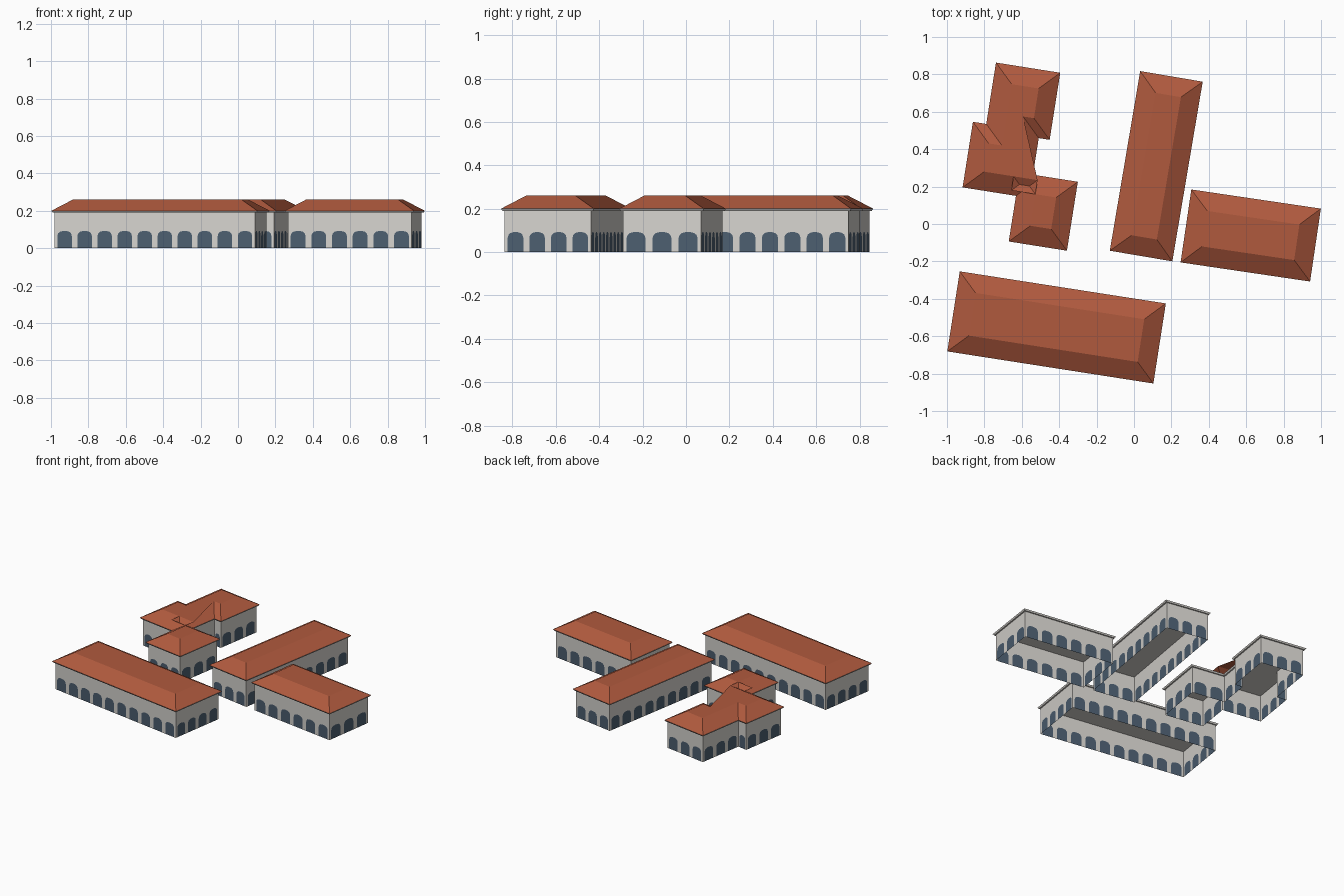
import bpy, bmesh, math
from mathutils import Vector, Matrix

if "Cube" in bpy.data.objects:
    bpy.data.objects.remove(bpy.data.objects["Cube"])

WALL_H, EAVE_Z, TOP_Z = 0.19, 0.20, 0.26
OVERHANG, ROOF_INSET, BAY = 0.015, 0.101, 0.11


def material(name, rgb):
    m = bpy.data.materials.new(name)
    m.diffuse_color = (*rgb, 1)
    m.use_nodes = True
    m.node_tree.nodes["Principled BSDF"].inputs["Base Color"].default_value = m.diffuse_color
    return m


ROOF = material("terracotta_roof", (0.434, 0.102, 0.048))
WALL = material("pale_plaster", (0.67, 0.65, 0.617))
GLASS = material("blue_grey_glass", (0.072, 0.112, 0.162))


def inset(poly, d):
    """Mitred inward offset of a counter-clockwise right-angled outline."""
    out = []
    for i, p in enumerate(poly):
        a = (p - poly[i - 1]).normalized()
        b = (poly[(i + 1) % len(poly)] - p).normalized()
        out.append(p + d * (Vector((-a.y, a.x)) + Vector((-b.y, b.x))))
    return out


def make_object(name, faces, mats, place):
    """faces: list of (points, material index)."""
    bm = bmesh.new()
    for pts, mi in faces:
        f = bm.faces.new([bm.verts.new(p) for p in pts])
        f.material_index = mi
    bmesh.ops.remove_doubles(bm, verts=bm.verts, dist=1e-5)
    me = bpy.data.meshes.new(name)
    bm.to_mesh(me)
    bm.free()
    for m in mats:
        me.materials.append(m)
    ob = bpy.data.objects.new(name, me)
    ob.matrix_world = place
    bpy.context.collection.objects.link(ob)


def ring(lo, hi, z0, z1):
    """Band of quads between two outlines."""
    n = len(lo)
    return [([(*lo[i], z0), (*lo[(i + 1) % n], z0),
              (*hi[(i + 1) % n], z1), (*hi[i], z1)], 0) for i in range(n)]


def wall_bays(p, q):
    """One wall divided into equal bays, each with an arched window face."""
    length = (q - p).length
    n = max(1, round(length / BAY))
    w = length / n
    d = (q - p).normalized()
    half = 0.36 * w
    side = [(1, 0), (1, 0.066), (0.9, 0.079), (0.65, 0.088), (0.25, 0.092)]
    arch = [(-s, z) for s, z in side] + side[::-1]
    faces = []
    for i in range(n):
        def at(t, z):
            return (*(p + d * (i * w + t)), z)
        win = [at(w / 2 + s * half, z) for s, z in arch]
        faces.append((win[::-1], 1))
        faces.append(([at(0, 0)] + win + [at(w, 0), at(w, WALL_H), at(0, WALL_H)], 0))
    return faces


def building(name, poly, place, caps=None):
    n = len(poly)
    # walls with windows
    base = inset(poly, OVERHANG)
    faces = []
    for i in range(n):
        faces += wall_bays(base[i], base[(i + 1) % n])
    make_object(name + "_walls", faces, [WALL, GLASS], place)
    # cornice and ceiling
    low = inset(poly, 0.006)
    faces = ring(low, poly, WALL_H, EAVE_Z)
    faces.append(([(*p, WALL_H) for p in low[::-1]], 0))
    make_object(name + "_cornice", faces, [WALL], place)
    # hipped roof with flat top
    top = inset(poly, ROOF_INSET)
    faces = ring(poly, top, EAVE_Z, TOP_Z)
    for cap in (caps(top) if caps else [top]):
        faces.append(([(*p, TOP_Z) for p in cap], 0))
    make_object(name + "_roof", faces, [ROOF], place)


def placed(x, y, deg):
    return Matrix.Translation((x, y, 0)) @ Matrix.Rotation(math.radians(deg), 4, 'Z')


# three rectangular halls: centre, size, rotation
for name, x, y, sx, sy, deg in [
        ("front_hall", -0.414, -0.553, 1.115, 0.433, -8.85),
        ("middle_hall", 0.119, 0.309, 0.339, 0.974, -9.6),
        ("right_hall", 0.624, -0.0615, 0.70, 0.394, -8.4)]:
    rect = [Vector((a * sx / 2, b * sy / 2))
            for a, b in ((-1, -1), (1, -1), (1, 1), (-1, 1))]
    building(name, rect, placed(x, y, deg))

# stepped building with a narrow neck between two lobes
outline = [(0, 0), (0, -.332), (-.072, -.332), (-.072, -.687), (.217, -.687),
           (.217, -.934), (.532, -.934), (.532, -.561), (.289, -.561),
           (.289, -.363), (.348, -.363), (.348, 0)]


def stepped_caps(t):
    # the mitred slopes cross at the neck, so each lobe gets its own flat top
    upper = [t[i] for i in (0, 1, 2, 3, 4, 9, 10, 11)]
    lower = [t[5], t[6], t[7], Vector((t[5].x, t[7].y))]
    return [upper, lower]


building("stepped_house", [Vector(p) for p in outline],
         placed(-0.738, 0.863, -9.0), stepped_caps)
